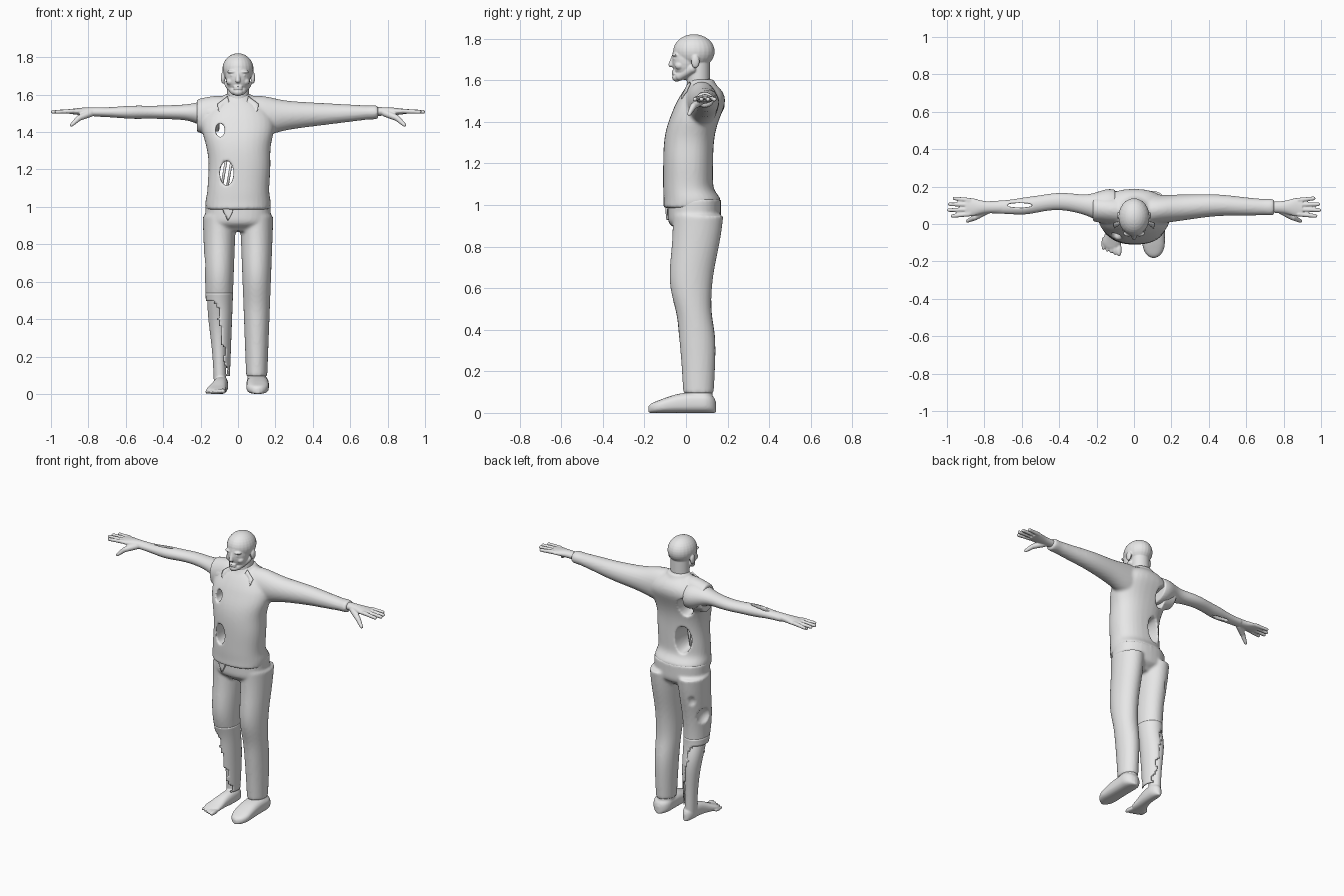
import bpy, bmesh, math
from mathutils import Matrix, Vector

cube = bpy.data.objects.get("Cube")
if cube:
    bpy.data.objects.remove(cube, do_unlink=True)

GREY = (0.8, 0.8, 0.8, 1)
material = bpy.data.materials.new("light grey")
material.use_nodes = True
material.diffuse_color = GREY
material.node_tree.nodes["Principled BSDF"].inputs["Base Color"].default_value = GREY


def bump(t, middle, width):
    """Soft swelling along a limb."""
    return math.exp(-((t - middle) / width) ** 2)


def dome(t, start, length):
    """Round off everything past the start."""
    return math.sqrt(max(0, 1 - (max(0, t - start) / length) ** 2))


def loft(bm, axis, low, high, section, side=1, power=2, cap=True, count=32, steps=40):
    """Sweep a section(t) -> (centre a, centre b, radius a, radius b) along an axis."""
    loops = []
    for step in range(steps + 1):
        t = low + (high - low) * step / steps
        centre_a, centre_b, radius_a, radius_b = section(t)
        loop = []
        for k in range(count):
            angle = math.tau * k / count
            c, s = math.cos(angle), math.sin(angle)
            a = centre_a + max(radius_a, .002) * math.copysign(abs(c) ** (2 / power), c)
            b = centre_b + max(radius_b, .002) * math.copysign(abs(s) ** (2 / power), s)
            x, y, z = {"x": (t, a, b), "y": (a, t, b), "z": (a, b, t)}[axis]
            loop.append(bm.verts.new((x * side, y, max(z, 0))))
        loops.append(loop)
    for lower, upper in zip(loops, loops[1:]):
        for k in range(count):
            n = (k + 1) % count
            bm.faces.new((lower[k], lower[n], upper[n], upper[k]))
    if cap:
        bm.faces.new(loops[0])
        bm.faces.new(loops[-1])


def ball(bm, centre, radii):
    matrix = Matrix.Translation(centre) @ Matrix.Diagonal((*radii, 1))
    bmesh.ops.create_uvsphere(bm, u_segments=24, v_segments=16, radius=1, matrix=matrix)


def limb(bm, start, end, thick, thin, side=1):
    """Tapered rod with rounded ends."""
    start, end = (Vector((x * side, y, z)) for x, y, z in (start, end))
    along = end - start
    matrix = Matrix.Translation((start + end) / 2) @ along.to_track_quat("Z", "Y").to_matrix().to_4x4()
    bmesh.ops.create_cone(bm, cap_ends=True, segments=16, radius1=thick, radius2=thin,
                          depth=along.length, matrix=matrix)
    ball(bm, start, [thick] * 3)
    ball(bm, end, [thin] * 3)


def make(name, bm):
    bmesh.ops.recalc_face_normals(bm, faces=bm.faces)
    mesh = bpy.data.meshes.new(name)
    bm.to_mesh(mesh)
    bm.free()
    mesh.materials.append(material)
    mesh.polygons.foreach_set("use_smooth", [True] * len(mesh.polygons))
    part = bpy.data.objects.new(name, mesh)
    bpy.context.scene.collection.objects.link(part)
    return part


def fuse(name, bm, voxel, cutter=None):
    """Merge overlapping volumes into one soft surface, with optional torn holes."""
    part = make(name, bm)

    def remesh():
        modifier = part.modifiers.new("Fuse", "REMESH")
        modifier.mode, modifier.voxel_size, modifier.use_smooth_shade = "VOXEL", voxel, True

    remesh()
    if cutter:
        modifier = part.modifiers.new("Tear", "BOOLEAN")
        modifier.operation, modifier.object = "DIFFERENCE", cutter
        cutter.hide_render = cutter.hide_viewport = True
        remesh()
    modifier = part.modifiers.new("Soften", "SMOOTH")
    modifier.factor, modifier.iterations = .5, 3
    return part


def flap(name, outline, target, lean):
    """Thin cloth piece laid on the front surface of a target."""
    bm = bmesh.new()
    bm.faces.new([bm.verts.new((x, lean(z), z)) for x, z in outline])
    bmesh.ops.triangulate(bm, faces=bm.faces)
    bmesh.ops.subdivide_edges(bm, edges=bm.edges, cuts=5, use_grid_fill=True)
    part = make(name, bm)
    wrap = part.modifiers.new("Lay", "SHRINKWRAP")
    wrap.target, wrap.offset = target, .007
    cloth = part.modifiers.new("Cloth", "SOLIDIFY")
    cloth.thickness, cloth.offset = .009, 0


# Head and neck
bm = bmesh.new()
ball(bm, (0, .038, 1.738), (.083, .1, .083))
ball(bm, (0, 0, 1.7), (.067, .068, .1))
ball(bm, (0, -.045, 1.613), (.028, .022, .02))
loft(bm, "z", 1.5, 1.7, lambda z: (0, .06, .058, .055))
limb(bm, (0, -.06, 1.715), (0, -.072, 1.675), .009, .013)
for z in (1.632, 1.643):
    ball(bm, (0, -.056, z), (.025, .013, .006))
for side, word in ((1, "left"), (-1, "right")):
    ball(bm, (side * .08, .045, 1.69), (.012, .02, .032))
    ball(bm, (side * .03, -.05, 1.722), (.028, .017, .009))
    ball(bm, (side * .03, -.048, 1.703), (.014, .014, .007))
    ball(bm, (side * .04, -.03, 1.67), (.022, .024, .02))
    limb(bm, (side * .05, .03, 1.655), (side * .02, -.03, 1.62), .022, .022)
fuse("head", bm, .004)

# Holes torn through the shirt, wider at the back
bm = bmesh.new()
for x, z, width, height in ((-.06, 1.18, .036, .066), (-.095, 1.41, .024, .037)):
    loft(bm, "y", -.3, .3, lambda y: (x, z, width + max(y, 0) / 8, height + max(y, 0) / 5))
shirt_tears = make("shirt_tears", bm)


def shirt_section(z):
    shoulder = dome(z, 1.46, .14)
    hem = bump(z, 1.02, .04)
    return (.008 * bump(z, 1.22, .1), .01 + .07 * bump(z, 1.55, .15) + .02 * hem,
            (.165 + .03 * bump(z, 1.44, .1) + .01 * hem) * shoulder, (.12 + .018 * hem) * shoulder)


def collar_section(z):
    radius = .07 + (1.6 - z) / 2
    return 0, .075, radius, radius - .01


def sleeve_section(x):
    cuff = .004 * bump(x, .73, .02)
    return (.09 + .01 * bump(x, .45, .15) - .02 * bump(x, 0, .2), 1.48 + .035 * x,
            .085 - .06 * x + cuff, .1 - .09 * x + .02 * bump(x, .12, .1) + cuff)


def bare_arm_section(x):
    radius = .05 - .035 * x + .04 * bump(x, .13, .09) + .006 * bump(x, .58, .08)
    return .09 + .03 * bump(x, .4, .15), 1.506 - .02 * bump(x, .1, .1), radius + .01, radius


# Shirt with one full sleeve and a raised collar
bm = bmesh.new()
loft(bm, "z", .985, 1.595, shirt_section, power=2.3)
loft(bm, "z", 1.545, 1.605, collar_section)
loft(bm, "x", .05, .75, sleeve_section)
loft(bm, "x", .05, .22, sleeve_section, side=-1)
shirt = fuse("shirt", bm, .008, shirt_tears)

# Lapels
for side, word in ((1, "left"), (-1, "right")):
    outline = ((.055, 1.59), (.11, 1.55), (.1, 1.5), (.07, 1.52), (0, 1.37), (.04, 1.53))
    flap(word + "_lapel", [(side * x, z) for x, z in outline], shirt, lambda z: (z - 1.55) / 2)

# Strands seen inside the lower tear
bm = bmesh.new()
for x in (-.08, -.05):
    limb(bm, (x - .01, .03, 1.09), (x + .02, .03, 1.27), .007, .007)
make("torn_strands", bm)

# Notches torn in the right thigh
bm = bmesh.new()
ball(bm, (-.195, .07, .69), (.05, .07, .06))
ball(bm, (-.15, .17, .8), (.03, .045, .05))
thigh_tears = make("thigh_tears", bm)


def trouser_section(z):
    return (.1, .06 - .035 * bump(z, .62, .2), .053 + .038 * z,
            .068 + .057 * z - .01 * bump(z, .48, .1))


def pelvis_section(z):
    crotch = bump(z, .87, .03)
    return 0, .04, .175 - .04 * crotch, .128 - .05 * crotch


# Trousers, the right leg torn off at the knee
bm = bmesh.new()
loft(bm, "z", .095, .95, trouser_section)
loft(bm, "z", .5, .95, trouser_section, side=-1)
loft(bm, "z", .87, 1.03, pelvis_section, power=2.3)
trousers = fuse("trousers", bm, .008, thigh_tears)
flap("torn_shirt_tail", ((-.1, 1.03), (-.02, 1.03), (-.03, .97), (-.055, .925), (-.08, .98)),
     trousers, lambda z: -.1)

# Hanging remnant of the right trouser leg, torn along a slanted edge
bm = bmesh.new()
loft(bm, "z", .095, .54, trouser_section, side=-1, cap=False)
torn = []
for face in bm.faces:
    middle = face.calc_center_median()
    edge = -.04 - .15 * middle.z + .008 * math.sin(60 * middle.z)
    if middle.z < .49 and middle.x < edge:
        torn.append(face)
bmesh.ops.delete(bm, geom=torn, context="FACES")
make("torn_trouser_leg", bm).modifiers.new("Cloth", "SOLIDIFY").thickness = .006


def shoe_section(y):
    rounding = dome(-y, .1, .082) * dome(y, .08, .066)
    height = (.05 - .02 * bump(y, -.16, .1)) * (.4 + .6 * rounding)
    return .105, height, .06 * rounding, height


def foot_section(y):
    rounding = dome(-y, .09, .05) * dome(y, .08, .063)
    height = (.047 - .03 * bump(y, -.13, .1)) * (.4 + .6 * rounding)
    return (-.09 - .03 * bump(y, -.12, .1), height,
            (.038 + .014 * bump(y, -.1, .06)) * rounding, height)


def shin_section(z):
    radius = .033 + .022 * bump(z, .47, .2)
    return -.094 - .03 * z, .085 - .055 * bump(z, .58, .15), radius, radius + .01


# Left shoe
bm = bmesh.new()
loft(bm, "y", -.181, .145, shoe_section, power=2.7)
loft(bm, "z", .05, .13, lambda z: (.1, .065, .05, .062))
fuse("left_shoe", bm, .006)

# Bare right lower leg and foot with toes
bm = bmesh.new()
loft(bm, "z", .04, .58, shin_section)
loft(bm, "y", -.139, .142, foot_section, power=2.4)
for toe in range(5):
    radius = .0145 - .001 * toe
    ball(bm, (-.08 - .021 * toe, -.137 + .008 * toe, radius), (radius, .038, radius))
fuse("right_foot_and_shin", bm, .005)


def hand(bm, side):
    """Palm, four spread fingers and a thumb."""
    loft(bm, "x", .71, .9, lambda x: (.09, 1.51, .03 + .02 * bump(x, .88, .06),
                                      .023 - .009 * bump(x, .9, .06)), side)
    for finger, tip in enumerate((.97, .99, .985, .96)):
        across = (finger - 1.5) * .025
        limb(bm, (.88, .09 + across, 1.512), (tip, .09 + across * 1.25, 1.508), .0125, .0105, side)
    knuckle = (.85, .035, 1.475)
    limb(bm, (.79, .07, 1.5), knuckle, .02, .016, side)
    limb(bm, knuckle, (.89, .016, 1.438), .016, .01, side)


bm = bmesh.new()
hand(bm, 1)
fuse("left_hand", bm, .004)

# Slit torn through the bare forearm
bm = bmesh.new()
ball(bm, (-.61, .1, 1.51), (.07, .012, .12))
forearm_tear = make("forearm_tear", bm)

# Bare right arm and hand
bm = bmesh.new()
hand(bm, -1)
loft(bm, "x", .1, .77, bare_arm_section, side=-1)
fuse("right_arm", bm, .0045, forearm_tear)
